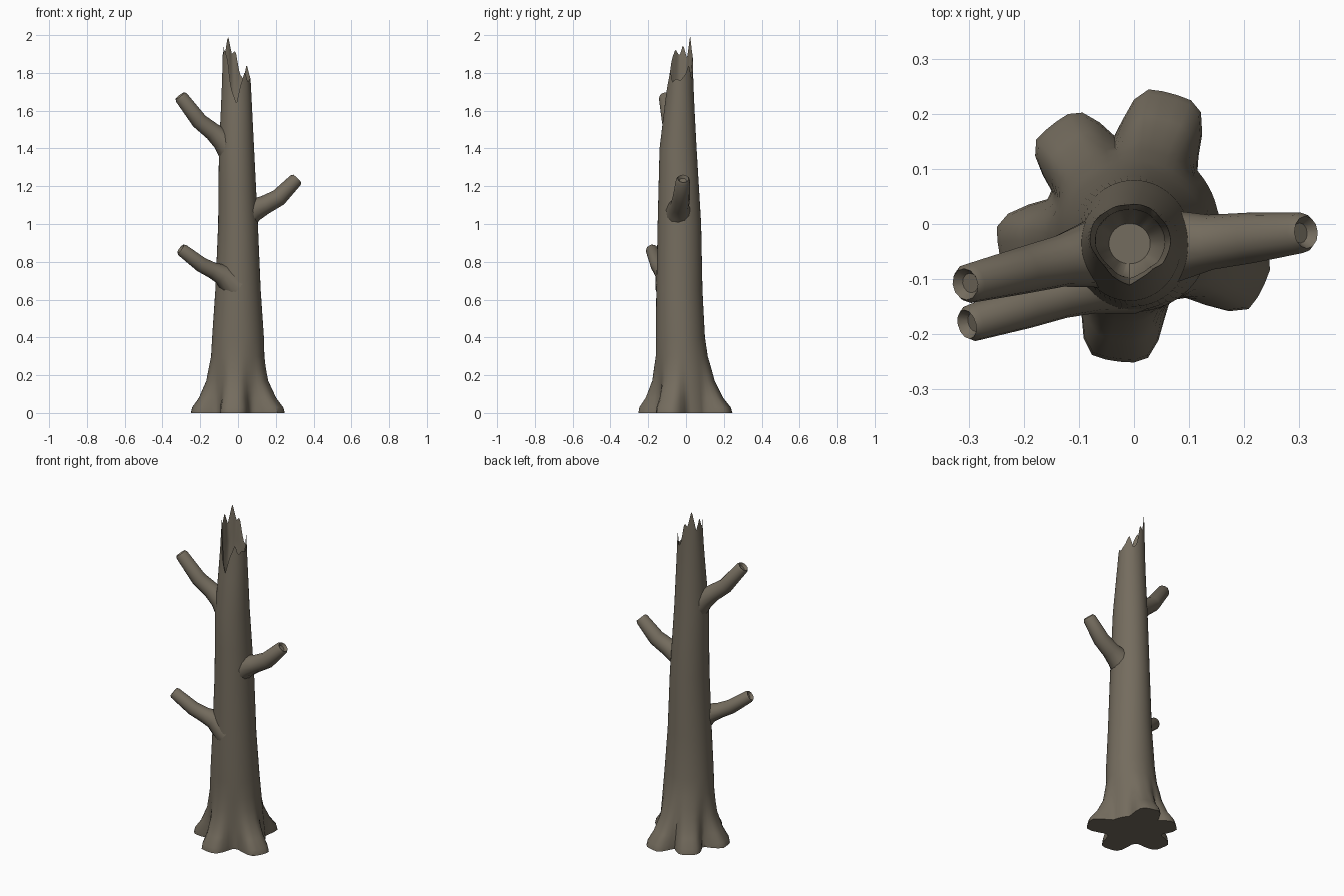
import bpy, bmesh, math
from mathutils import Vector

if "Cube" in bpy.data.objects:
    bpy.data.objects.remove(bpy.data.objects["Cube"])

bark = bpy.data.materials.new("grey brown bark")
bark.diffuse_color = (0.175, 0.150, 0.112, 1)
bark.use_nodes = True
bark.node_tree.nodes["Principled BSDF"].inputs["Base Color"].default_value = bark.diffuse_color


def lerp_table(table, t):
    """Linear interpolation in rows (key, values...)."""
    if t <= table[0][0]:
        return table[0][1:]
    for a, b in zip(table, table[1:]):
        if t <= b[0]:
            f = (t - a[0]) / (b[0] - a[0])
            return [p + (q - p) * f for p, q in zip(a[1:], b[1:])]
    return table[-1][1:]


def finish(bm, name, angle):
    bmesh.ops.recalc_face_normals(bm, faces=bm.faces)
    me = bpy.data.meshes.new(name)
    bm.to_mesh(me)
    bm.free()
    me.materials.append(bark)
    ob = bpy.data.objects.new(name, me)
    bpy.context.collection.objects.link(ob)
    bpy.ops.object.select_all(action='DESELECT')
    ob.select_set(True)
    bpy.context.view_layer.objects.active = ob
    bpy.ops.object.shade_smooth_by_angle(angle=math.radians(angle))
    return ob


def loft(bm, rings):
    """Skin closed rings of points, return the vertex rings."""
    vr = [[bm.verts.new(p) for p in r] for r in rings]
    n = len(vr[0])
    for a, b in zip(vr, vr[1:]):
        for i in range(n):
            j = (i + 1) % n
            bm.faces.new((a[i], a[j], b[j], b[i]))
    return vr


# trunk: height, centre x, centre y, radius x, radius y
TRUNK = [(0, 0, -.005, .155, .152), (.2, -.003, -.015, .145, .145),
         (.4, 0, -.03, .137, .13), (.65, 0, -.035, .12, .122),
         (1.0, 0, -.035, .105, .115), (1.4, -.008, -.042, .093, .098),
         (1.7, -.008, -.032, .078, .072), (2.0, -.012, -.022, .066, .055)]
# root flare by height
FLARE = [(0, .1), (.03, .094), (.08, .058), (.17, .02), (.3, 0)]
# root direction in degrees, relative length
ROOTS = [(74, 1.0), (128, .85), (190, .95), (263, .95), (335, 1.05)]
# broken rim: direction in degrees, height
RIM = [(0, 1.76), (22, 1.79), (40, 1.845), (60, 1.77), (75, 1.79), (92, 1.92),
       (108, 1.9), (128, 2.0), (150, 1.88), (172, 1.95), (188, 1.89),
       (212, 1.925), (232, 1.87), (248, 1.72), (270, 1.64), (285, 1.73),
       (308, 1.81), (322, 1.75), (340, 1.77), (360, 1.76)]
N = 60


def trunk_point(deg, z, scale=1.0):
    cx, cy, rx, ry = lerp_table(TRUNK, z)
    lobe = 0
    for d, k in ROOTS:
        off = abs((deg - d + 180) % 360 - 180)
        t = min(max((33 - off) / 24, 0), 1)
        lobe = max(lobe, k * t * t * (3 - 2 * t))
    f = lerp_table(FLARE, z)[0] * lobe
    a = math.radians(deg)
    return Vector((cx + (rx + f) * scale * math.cos(a),
                   cy + (ry + f) * scale * math.sin(a), z))


degs = [i * 360 / N for i in range(N)]
rim = [lerp_table(RIM, d)[0] for d in degs]
rings = [[trunk_point(d, z) for d in degs]
         for z in (0, .03, .08, .12, .17, .23, .3, .4, .65, 1.0, 1.2, 1.4, 1.6)]
# splintered outer wall up to the rim, then the hollow going down
for t in (.5, 1):
    rings.append([trunk_point(d, 1.6 + t * (h - 1.6)) for d, h in zip(degs, rim)])
for t, s in ((.6, .82), (.2, .76)):
    rings.append([trunk_point(d, 1.6 + t * (h - 1.6), s) for d, h in zip(degs, rim)])
rings.append([trunk_point(d, 1.59, .45) for d in degs])
bm = bmesh.new()
vr = loft(bm, rings)
bm.faces.new(vr[0])
bm.faces.new(vr[-1])
finish(bm, "trunk_with_roots", 45)


def branch(name, path, radii, sides=12):
    """Tapered bent stub with a slightly hollow broken end."""
    pts = [Vector(p) for p in path]
    rings = []
    for i, (p, r) in enumerate(zip(pts, radii)):
        t = (pts[min(i + 1, len(pts) - 1)] - pts[max(i - 1, 0)]).normalized()
        u = t.cross(Vector((0, 1, 0))).normalized()
        v = t.cross(u)

        def ring(c, rad):
            return [c + (u * math.cos(a) + v * math.sin(a)) * rad
                    for a in (k * math.tau / sides for k in range(sides))]
        rings.append(ring(p, r))
    rings.append(ring(pts[-1] + t * .012, radii[-1] * .8))
    rings.append(ring(pts[-1] - t * .004, radii[-1] * .5))
    bm = bmesh.new()
    vr = loft(bm, rings)
    bm.faces.new(vr[0])
    bm.faces.new(vr[-1])
    finish(bm, name, 40)


branch("upper_left_branch",
       [(-.01, -.045, 1.36), (-.08, -.055, 1.445), (-.135, -.068, 1.49),
        (-.205, -.085, 1.545), (-.30, -.108, 1.67)],
       [.085, .06, .047, .043, .036])
branch("right_branch",
       [(.0, -.045, 1.01), (.08, -.04, 1.075), (.14, -.033, 1.10),
        (.215, -.025, 1.14), (.305, -.016, 1.232)],
       [.085, .064, .05, .046, .037])
branch("lower_left_branch",
       [(-.01, -.085, .67), (-.085, -.11, .735), (-.135, -.13, .755),
        (-.195, -.15, .785), (-.295, -.18, .862)],
       [.08, .055, .043, .04, .034])
